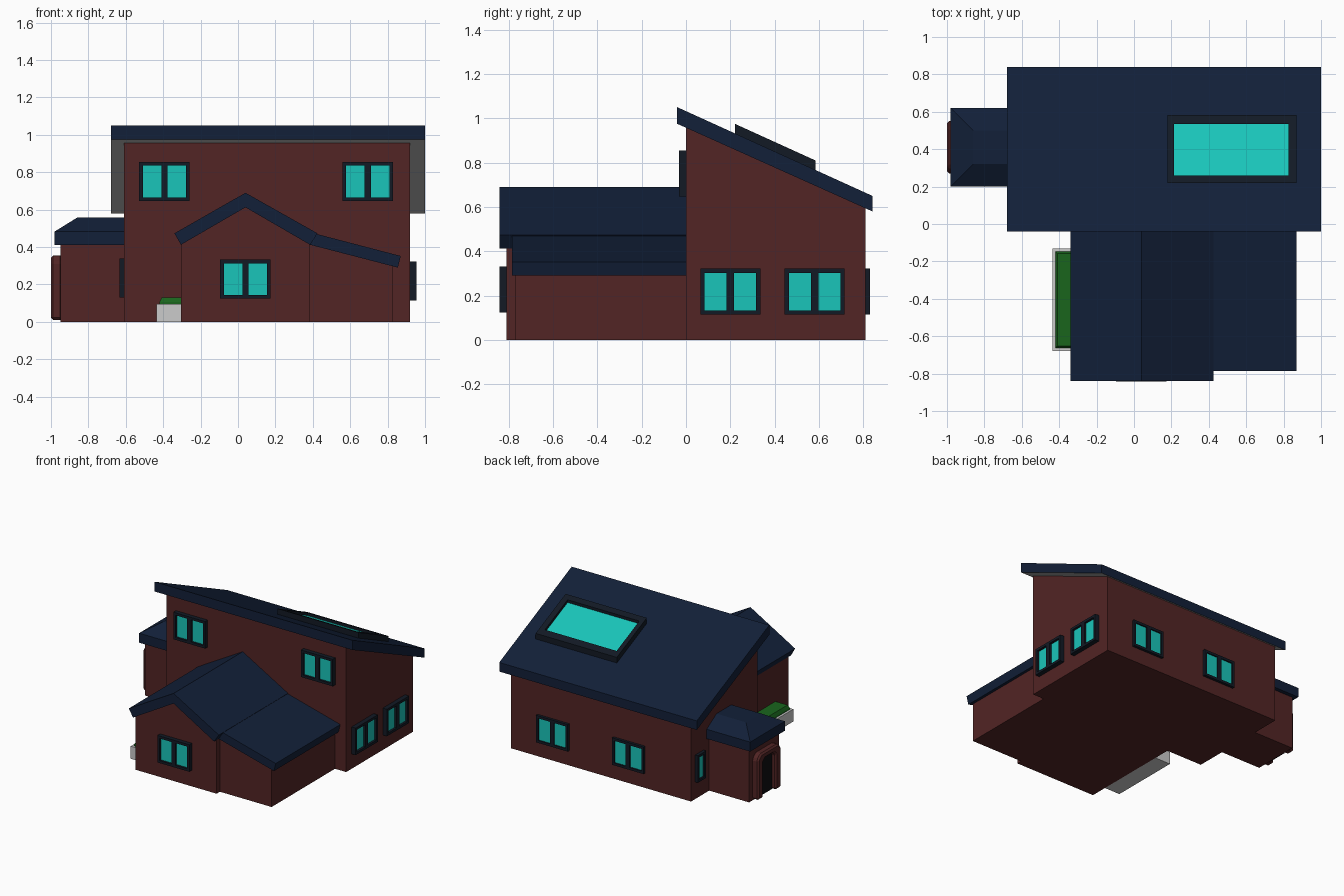
import bpy, bmesh, math
from mathutils import Matrix, Vector

if "Cube" in bpy.data.objects:
    bpy.data.objects.remove(bpy.data.objects["Cube"])


def material(name, rgb):
    m = bpy.data.materials.new(name)
    m.diffuse_color = (*rgb, 1)
    m.use_nodes = True
    m.node_tree.nodes["Principled BSDF"].inputs["Base Color"].default_value = m.diffuse_color
    return m


BRICK = material("brick", (0.085, 0.018, 0.018))
SLATE = material("slate", (0.006, 0.014, 0.04))
FRAME = material("frame", (0.006, 0.01, 0.018))
GLASS = material("glass", (0.01, 0.56, 0.49))
GREEN = material("hedge", (0.01, 0.13, 0.012))
BLACK = material("door", (0.004, 0.004, 0.005))
GREY = material("soffit", (0.5, 0.5, 0.5))


def finish(name, bm, mat=None):
    bmesh.ops.recalc_face_normals(bm, faces=bm.faces)
    me = bpy.data.meshes.new(name)
    bm.to_mesh(me)
    bm.free()
    ob = bpy.data.objects.new(name, me)
    bpy.context.collection.objects.link(ob)
    if mat:
        me.materials.append(mat)
    return ob


def prism(name, pts, axis, lo, hi, mat):
    """Extrude a profile along x (points are y,z) or y (points are x,z)."""
    bm = bmesh.new()
    put = (lambda p, t: (t, p[0], p[1])) if axis == 'x' else (lambda p, t: (p[0], t, p[1]))
    face = bm.faces.new([bm.verts.new(put(p, lo)) for p in pts])
    ext = bmesh.ops.extrude_face_region(bm, geom=[face])["geom"]
    step = Vector(put((0, 0), hi - lo))
    bmesh.ops.translate(bm, vec=step, verts=[v for v in ext if isinstance(v, bmesh.types.BMVert)])
    return finish(name, bm, mat)


def add_box(bm, x, y, z):
    mid = [(a + b) / 2 for a, b in (x, y, z)]
    size = [b - a for a, b in (x, y, z)]
    m = Matrix.Translation(mid) @ Matrix.Diagonal((*size, 1))
    return bmesh.ops.create_cube(bm, size=1, matrix=m)["verts"]


def boxes(name, specs, mat=None):
    bm = bmesh.new()
    for s in specs:
        add_box(bm, *s)
    return finish(name, bm, mat)


def window(name, loc, angle, width=0.27, height=0.208, depth=0.032, panes=2):
    """Framed window facing -y, then turned; loc is the centre on the wall."""
    w, h, b, mull = width / 2, height / 2, 0.019, 0.017
    y = (-depth, 0.01)
    parts = [((-w, w), y, (-h, -h + b)), ((-w, w), y, (h - b, h)),
             ((-w, -w + b), y, (-h, h)), ((w - b, w), y, (-h, h))]
    if panes == 2:
        parts.append(((-mull, mull), y, (-h, h)))
    frame = boxes(name + "_frame", parts, FRAME)
    glass = boxes(name + "_glass", [((-w + b, w - b), (-depth * 0.5, 0.005), (-h + b, h - b))], GLASS)
    for ob in (frame, glass):
        ob.location = loc
        ob.rotation_euler.z = math.radians(angle)


# main block with single-pitch roof
prism("main_walls", [(0, 0), (0.81, 0), (0.81, 0.6), (0, 0.963)], 'x', -0.61, 0.92, BRICK)
roof = prism("main_roof", [(-0.04, 0.975), (0.84, 0.58), (0.84, 0.65), (-0.04, 1.05)],
             'x', -0.68, 1.0, SLATE)
roof.data.materials.append(GREY)
for p in roof.data.polygons:
    if p.normal.z < -0.5:
        p.material_index = 1

# skylight, sheared to follow the roof pitch
def on_roof(ob):
    for v in ob.data.vertices:
        v.co.z += 1.032 - 0.4545 * v.co.y
    return ob


fz = (-0.02, 0.043)
on_roof(boxes("skylight_frame", [((0.18, 0.87), (0.22, 0.26), fz), ((0.18, 0.87), (0.535, 0.583), fz),
                                 ((0.18, 0.215), (0.26, 0.535), fz), ((0.825, 0.87), (0.26, 0.535), fz)], FRAME))
on_roof(boxes("skylight_glass", [((0.215, 0.825), (0.26, 0.535), (-0.02, 0.022))], GLASS))

# gabled front wing
prism("gable_walls", [(-0.305, 0), (0.385, 0), (0.385, 0.42), (0.04, 0.62), (-0.305, 0.42)],
      'y', -0.81, 0.02, BRICK)
prism("gable_roof", [(-0.34, 0.473), (-0.305, 0.412), (0.04, 0.612), (0.385, 0.412), (0.425, 0.473), (0.04, 0.69)],
      'y', -0.84, 0.0, SLATE)

# lean-to beside the gable
prism("lean_to_walls", [(0.37, 0), (0.825, 0), (0.825, 0.305), (0.37, 0.42)], 'y', -0.77, 0.02, BRICK)
prism("lean_to_roof", [(0.385, 0.412), (0.855, 0.29), (0.87, 0.352), (0.40, 0.475)], 'y', -0.785, 0.0, SLATE)

# entrance porch with truncated hip roof
boxes("porch_walls", [((-0.95, -0.6), (0.23, 0.59), (0, 0.42))], BRICK)
boxes("porch_roof_edge", [((-0.98, -0.6), (0.2, 0.62), (0.41, 0.483))], SLATE)
bm = bmesh.new()
for v in add_box(bm, (-0.98, -0.6), (0.2, 0.62), (0.483, 0.557)):
    if v.co.z > 0.52:
        v.co.y = 0.41 + math.copysign(0.09, v.co.y - 0.41)
        if v.co.x < -0.8:
            v.co.x = -0.86
finish("porch_roof_hip", bm, SLATE)

# door surround and door
surround = prism("door_surround", [(0.27, 0.01), (0.27, 0.32), (0.305, 0.355), (0.515, 0.355), (0.55, 0.32),
                                   (0.55, 0.01), (0.485, 0.01), (0.485, 0.285), (0.465, 0.305), (0.355, 0.305),
                                   (0.335, 0.285), (0.335, 0.01)], 'x', -1.0, -0.94, BRICK)
bev = surround.modifiers.new("bevel", 'BEVEL')
bev.width = 0.012
bev.segments = 1
boxes("door", [((-0.965, -0.94), (0.33, 0.49), (0.01, 0.31))], BLACK)

# planter trough and hedge
px, py = (-0.437, -0.3), (-0.68, -0.13)
boxes("planter", [(px, py, (0, 0.05)), ((-0.437, -0.42), py, (0, 0.095)),
                  (px, (-0.68, -0.663), (0, 0.095)), (px, (-0.147, -0.13), (0, 0.095))])
bm = bmesh.new()
for v in add_box(bm, (-0.42, -0.3), (-0.663, -0.147), (0.04, 0.105)):
    pass
top = add_box(bm, (-0.42, -0.3), (-0.663, -0.147), (0.105, 0.13))
for v in top:
    if v.co.z > 0.12:
        v.co.y += math.copysign(0.012, -0.405 - v.co.y)
        if v.co.x < -0.4:
            v.co.x += 0.012
finish("hedge", bm, GREEN)

# windows: front, right, back, and narrow ones beside the porch
for i, x in enumerate((-0.393, 0.693)):
    window(f"front_upper_window_{i}", (x, 0, 0.75), 0)
window("gable_window", (0.04, -0.81, 0.228), 0)
for i, y in enumerate((0.2, 0.58)):
    window(f"right_window_{i}", (0.92, y, 0.218), 90, depth=0.035)
for i, x in enumerate((0.56, -0.085)):
    window(f"back_window_{i}", (x, 0.81, 0.218), 180, depth=0.02)
for i, y in enumerate((0.11, 0.71)):
    window(f"porch_side_window_{i}", (-0.61, y, 0.235), -90, width=0.1, depth=0.024, panes=1)
